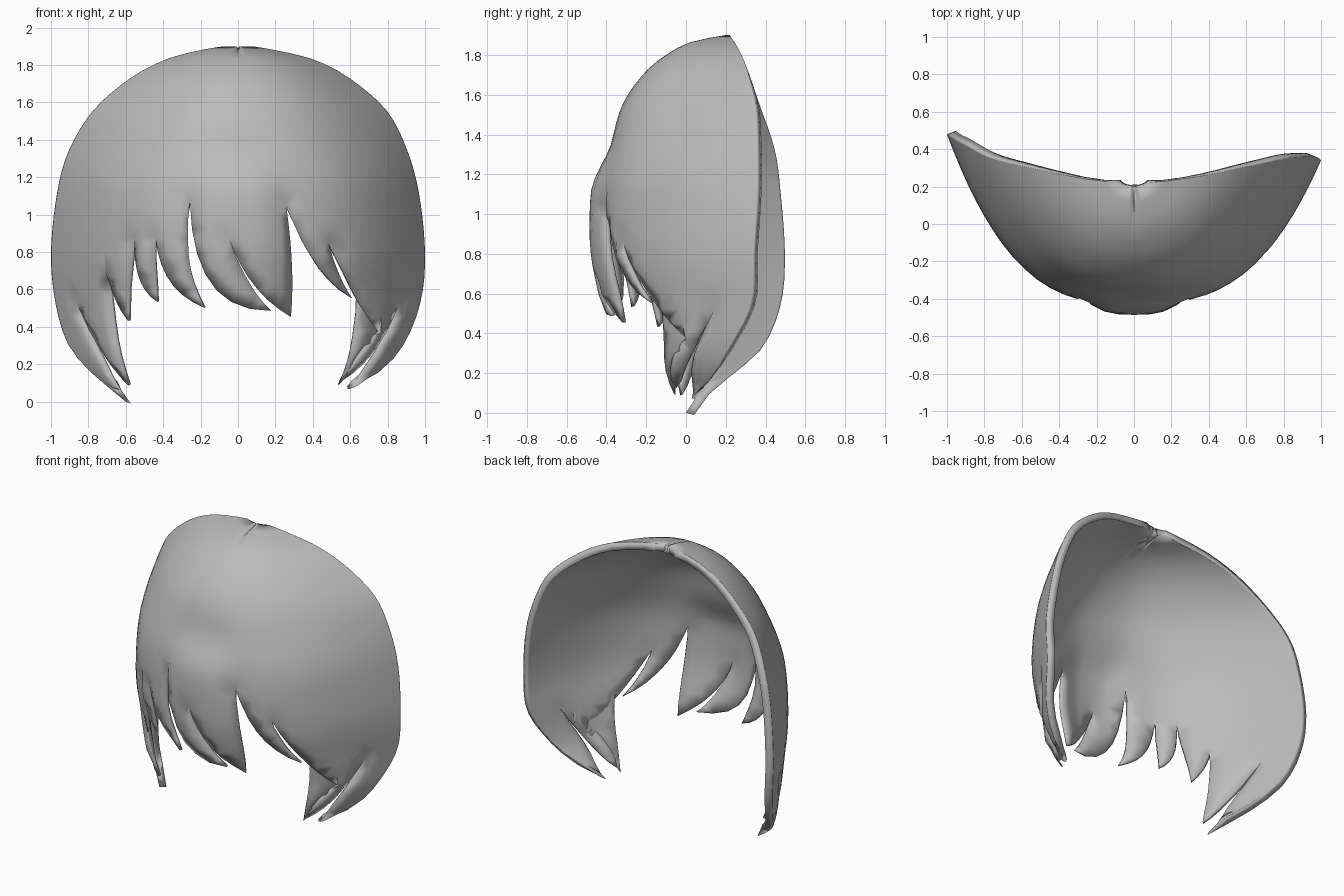
import bpy, bmesh, math
from mathutils import Vector
from mathutils.geometry import delaunay_2d_cdt

cube = bpy.data.objects.get("Cube")
if cube:
    bpy.data.objects.remove(cube, do_unlink=True)

hair_grey = bpy.data.materials.new("hair_grey")
hair_grey.use_nodes = True
hair_grey.diffuse_color = (0.5, 0.5, 0.5, 1)
hair_grey.node_tree.nodes["Principled BSDF"].inputs["Base Color"].default_value = (0.5, 0.5, 0.5, 1)

# Head sections: height, right half-width, right rim y, left half-width, left rim y, front y
KEYS = [
    (1.9, .08, .22, .08, .22, .2), (1.87, .25, .24, .25, .24, .04),
    (1.82, .41, .27, .43, .27, -.07), (1.72, .59, .31, .61, .31, -.2),
    (1.55, .78, .36, .8, .35, -.32), (1.33, .91, .43, .91, .36, -.38),
    (1.1, .97, .46, .97, .36, -.42), (.8, 1, .48, 1, .34, -.42),
    (.55, .98, .46, .98, .33, -.37), (.33, .92, .37, .9, .22, -.33),
    (.18, .81, .21, .78, .13, -.3), (0, .6, 0, .53, 0, -.25)]
TOP, LOW = 1.9, 0
HALF = math.pi / 2


def blend(p, a, b, q, f):
    """Smooth curve from a to b with neighbours p and q."""
    return a + f / 2 * (b - p + f * (2 * p - 5 * a + 4 * b - q + f * (3 * (a - b) + q - p)))


SECTIONS = []
padded = [KEYS[0]] + KEYS + [KEYS[-1]]
for group in zip(padded, padded[1:], padded[2:], padded[3:]):
    SECTIONS += [[blend(*c, k / 6) for c in zip(*group)] for k in range(6)]
SECTIONS.append(KEYS[-1])


def section(z, side):
    """Half-width, rim y and front y of the head at one height."""
    z = min(max(z, LOW), TOP)
    for a, b in zip(SECTIONS, SECTIONS[1:]):
        if z >= b[0]:
            f = (a[0] - z) / (a[0] - b[0])
            row = [p + (q - p) * f for p, q in zip(a, b)]
            return (row[1], row[2], row[5]) if side < 0 else (row[3], row[4], row[5])


def to_angle(x, z):
    return math.asin(max(-1, min(1, x / section(z, x)[0])))


def ramp(value, start, end):
    f = max(0, min(1, (value - start) / (end - start)))
    return f * f * (3 - 2 * f)


def surface(t, z):
    """Point on the head for an angle round it and a height."""
    width, rim, front = section(z, t)
    x = width * math.sin(t)
    roundness = 2.3 + .7 * ramp(z, 1.65, 1.1)
    y = rim + (front - rim) * (1 - abs(math.sin(t)) ** roundness)
    y -= .06 * math.exp(-(x / .22) ** 4) * ramp(z, 1.38, 1.1)   # raised middle lock
    return Vector((x, y, z))


def curved(points, steps=7):
    """Points alternate corner, mid-curve, corner; returns (angle, height) samples."""
    out = []
    for i in range(0, len(points) - 2, 2):
        p, m, q = (Vector(v) for v in points[i:i + 3])
        c = 2 * m - (p + q) / 2
        for k in range(steps):
            f = k / steps
            v = p * (1 - f) ** 2 + c * 2 * f * (1 - f) + q * f * f
            out.append((to_angle(*v), v.y))
    v = points[-1]
    return out + [(to_angle(*v), v[1])]


ROWS = [TOP - (TOP - LOW) * (i / 34) ** 1.4 for i in range(35)]
COLUMNS = [HALF * i / 20 for i in range(-20, 21)]


def hair_sheet(name, outline, thickness, lift=None):
    """Fill an outline with a fine mesh, wrap it on the head and thicken it."""
    rim = [Vector(p) for p in outline]
    inner = [Vector((t, z)) for z in ROWS for t in COLUMNS]
    inner = [p for p in inner
             if min((p - r).length for r in rim) > (.04 if p.y < 1.2 else .004)]
    verts, _, faces, *_ = delaunay_2d_cdt(rim + inner, [], [list(range(len(rim)))], 1, 1e-5)
    bm = bmesh.new()
    made = [bm.verts.new(surface(*v)) for v in verts]
    for f in faces:
        bm.faces.new([made[i] for i in f])
    bmesh.ops.delete(bm, geom=[v for v in bm.verts if not v.link_faces], context='VERTS')
    bm.normal_update()
    bm.verts.index_update()
    thin = []
    for v in bm.verts:
        move = lift(v.co.z) if lift else 0
        # lock edges curl in and grow thin
        if v.is_boundary and v.co.z < 1.2 and abs(v.co.x) < section(v.co.z, v.co.x)[0] * .99:
            move -= .018
            thin.append(v.index)
        v.co += v.normal * move
        # small parting at the crown
        if abs(v.co.x) < .004 and v.co.z > 1.86:
            v.co.z -= .012
    mesh = bpy.data.meshes.new(name)
    bm.to_mesh(mesh)
    bm.free()
    mesh.materials.append(hair_grey)
    obj = bpy.data.objects.new(name, mesh)
    bpy.context.collection.objects.link(obj)
    group = obj.vertex_groups.new(name="thickness")
    group.add(list(range(len(mesh.vertices))), 1, 'REPLACE')
    group.add(thin, .4, 'REPLACE')
    bpy.ops.object.select_all(action='DESELECT')
    bpy.context.view_layer.objects.active = obj
    obj.select_set(True)
    bpy.ops.object.shade_smooth_by_angle(angle=math.radians(60))
    shell = obj.modifiers.new("thickness", 'SOLIDIFY')
    shell.thickness = thickness
    shell.offset = -1
    shell.vertex_group = "thickness"


# Lower edge of the hair from the right side lock to the left side lock
FRINGE = [
    (-.61, 0), (-.74, .23), (-.88, .53), (-.745, .265), (-.6, .08),
    (-.67, .38), (-.715, .82), (-.69, .6), (-.6, .43),
    (-.59, .62), (-.565, .88), (-.54, .66), (-.44, .53),
    (-.45, .7), (-.45, .88), (-.37, .64), (-.19, .5),
    (-.265, .74), (-.265, 1.08), (-.15, .63), (.18, .48),
    (.05, .65), (-.05, .88), (.08, .63), (.29, .45),
    (.295, .73), (.265, 1.05), (.42, .74), (.62, .55),
    (.545, .69), (.49, .86), (.635, .57), (.765, .37),
    (.755, .64), (.705, .9), (.785, .64), (.81, .42),
    (.68, .28), (.58, .11), (.745, .27), (.88, .53), (.74, .235), (.6, .055)]

right_side = [(-HALF, z) for z in ROWS[:-1]]
left_side = [(HALF, z) for z in reversed(ROWS) if z > .1]
crown = [(t, TOP) for t in reversed(COLUMNS[1:-1])]
hair_sheet("front_hair", right_side + curved(FRINGE) + left_side + crown, .05)

# Lock tucked behind the left temple
TUCKED = [(.55, .08), (.68, .23), (.82, .42), (.83, .57), (.8, .74), (.77, .82),
          (.72, .84), (.68, .72), (.66, .55), (.63, .3), (.55, .08)]
hair_sheet("left_tucked_lock", curved(TUCKED)[:-1], .02,
           lambda z: -.02 * ramp(z, .12, .4))
